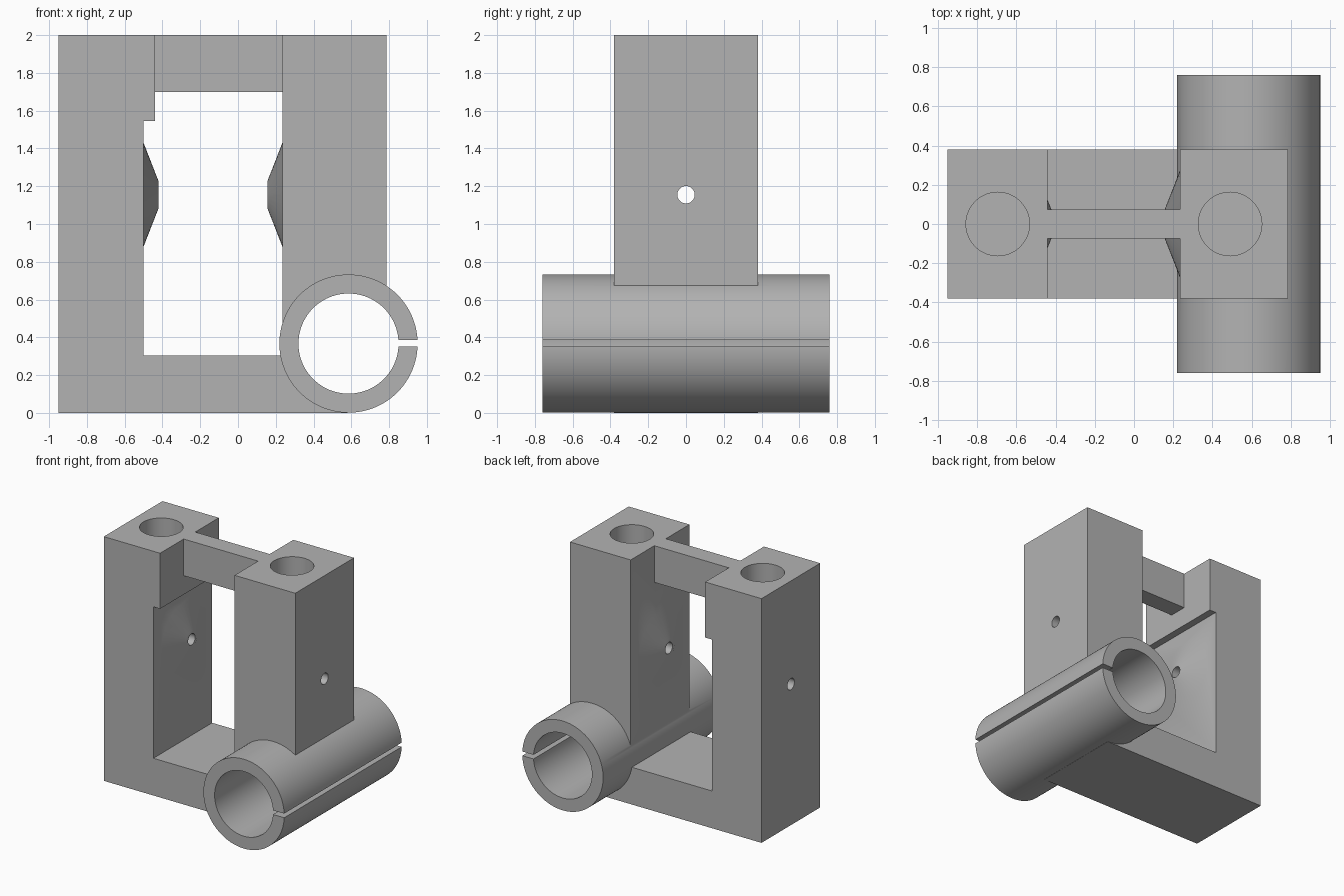
import bpy, bmesh, math
from mathutils import Matrix

if "Cube" in bpy.data.objects:
    bpy.data.objects.remove(bpy.data.objects["Cube"])

grey = bpy.data.materials.new("plain grey")
grey.diffuse_color = (0.45, 0.45, 0.45, 1)
grey.use_nodes = True
grey.node_tree.nodes["Principled BSDF"].inputs["Base Color"].default_value = grey.diffuse_color


def finish(name, bm):
    bmesh.ops.recalc_face_normals(bm, faces=bm.faces)
    me = bpy.data.meshes.new(name)
    bm.to_mesh(me)
    bm.free()
    ob = bpy.data.objects.new(name, me)
    bpy.context.collection.objects.link(ob)
    me.materials.append(grey)
    return ob


def extrude_xz(name, pts, half):
    """Outline in x, z extruded along y from -half to half."""
    bm = bmesh.new()
    face = bm.faces.new([bm.verts.new((x, -half, z)) for x, z in pts])
    new = bmesh.ops.extrude_face_region(bm, geom=[face])["geom"]
    bmesh.ops.translate(bm, vec=(0, 2 * half, 0),
                        verts=[v for v in new if isinstance(v, bmesh.types.BMVert)])
    return finish(name, bm)


def box(name, x, y, z):
    return extrude_xz(name, [(x[0], z[0]), (x[1], z[0]), (x[1], z[1]), (x[0], z[1])], y)


def cylinder(name, centre, r1, r2, length, axis, segs):
    """Cylinder or cone centred on a point; r1 is at the low end of the axis."""
    rot = {"X": Matrix.Rotation(math.pi / 2, 4, "Y"),
           "Y": Matrix.Rotation(-math.pi / 2, 4, "X"),
           "Z": Matrix.Identity(4)}[axis]
    bm = bmesh.new()
    bmesh.ops.create_cone(bm, cap_ends=True, segments=segs, radius1=r1, radius2=r2,
                          depth=length, matrix=Matrix.Translation(centre) @ rot)
    return finish(name, bm)


def combine(target, tool, op):
    mod = target.modifiers.new(tool.name, "BOOLEAN")
    mod.operation, mod.solver, mod.object = op, "EXACT", tool
    bpy.context.view_layer.objects.active = target
    bpy.ops.object.modifier_apply(modifier=mod.name)
    bpy.data.objects.remove(tool)


CX, CZ = 0.585, 0.367       # tube axis
SCREW_Z = 1.155             # cross hole height

# U-shaped frame with a lip at the top of the left column
frame = extrude_xz("clamp_frame", [
    (-0.95, 0), (0.58, 0), (0.785, 0.5), (0.785, 2), (0.235, 2), (0.235, 0.305),
    (-0.5, 0.305), (-0.5, 1.545), (-0.44, 1.545), (-0.44, 2), (-0.95, 2)], 0.38)

# Thin bridge between the columns
combine(frame, box("bridge", (-0.5, 0.3), 0.075, (1.7, 2)), "UNION")

# Shallow conical bosses around the cross hole, on the inner walls
for wall, side in ((-0.5, 1), (0.235, -1)):
    wide, tip = 0.275 + 0.051, 0.07
    r1, r2 = (wide, tip) if side > 0 else (tip, wide)
    boss = cylinder("boss", (wall + side * 0.03, 0, SCREW_Z), r1, r2, 0.1, "X", 32)
    combine(frame, boss, "UNION")

# Split tube across the lower right corner
combine(frame, cylinder("tube", (CX, 0, CZ), 0.366, 0.366, 1.52, "Y", 96), "UNION")
combine(frame, cylinder("tube_bore", (CX, 0, CZ), 0.265, 0.265, 2, "Y", 96), "DIFFERENCE")
combine(frame, box("tube_slit", (0.75, 1.1), 1, (0.351, 0.385)), "DIFFERENCE")

# Blind rod sockets from the top, and the cross hole
for x in (-0.695, 0.49):
    combine(frame, cylinder("socket", (x, 0, 1.5), 0.162, 0.162, 1.4, "Z", 64), "DIFFERENCE")
combine(frame, cylinder("cross_hole", (0, 0, SCREW_Z), 0.046, 0.046, 3, "X", 32), "DIFFERENCE")

bpy.ops.object.select_all(action="DESELECT")
frame.select_set(True)
bpy.context.view_layer.objects.active = frame
bpy.ops.object.shade_smooth_by_angle(angle=math.radians(30))
